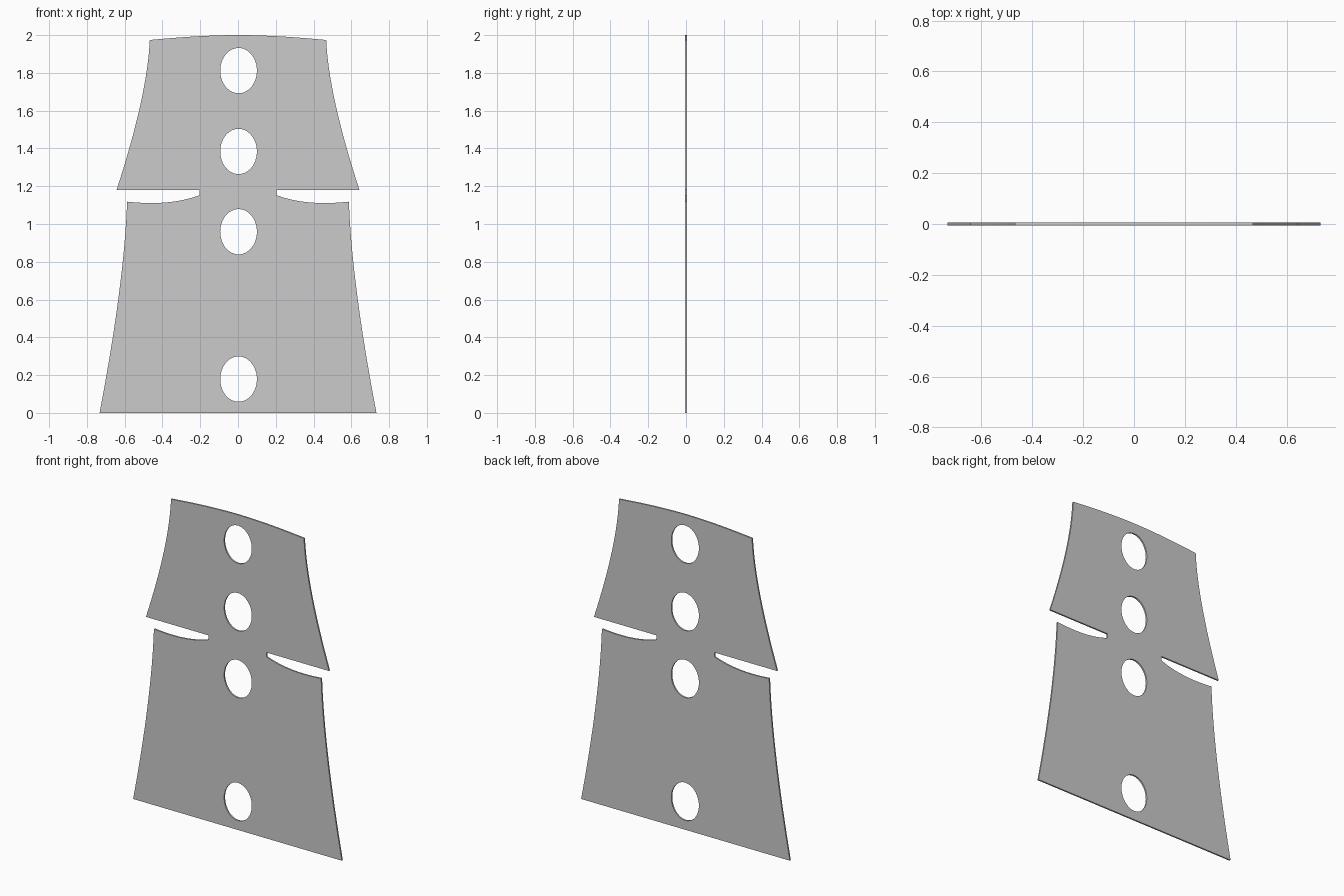
import bpy, math

if "Cube" in bpy.data.objects:
    bpy.data.objects.remove(bpy.data.objects["Cube"])

THICKNESS = 0.01


def bend(a, c, b, n=16):
    """Points on a quadratic curve from a to b, pulled toward c."""
    pts = []
    for i in range(n + 1):
        t = i / n
        pts.append(tuple((1 - t) ** 2 * a[k] + 2 * t * (1 - t) * c[k] + t * t * b[k]
                         for k in (0, 1)))
    return pts


def add_loop(curve, pts):
    s = curve.splines.new('POLY')
    s.points.add(len(pts) - 1)
    for p, (x, z) in zip(s.points, pts):
        p.co = (x, z, 0, 1)
    s.use_cyclic_u = True


# Right half of the outline: flared lower side, slot, flared upper side, crown
half = bend((0.733, 0), (0.603, 0.68), (0.587, 1.118))
half += bend((0.587, 1.118), (0.36, 1.094), (0.205, 1.152))[1:]
half += [(0.205, 1.18)]
half += bend((0.643, 1.18), (0.48, 1.68), (0.467, 1.974))
half += bend((0.467, 1.974), (0.2, 2.0), (0, 2.0))[1:]
outline = half + [(-x, z) for x, z in reversed(half[:-1])]

curve = bpy.data.curves.new("slotted_plate", 'CURVE')
curve.dimensions = '2D'
curve.fill_mode = 'BOTH'
curve.extrude = THICKNESS / 2
add_loop(curve, outline)

# Oval holes down the centre line
for zc in (0.179, 0.959, 1.384, 1.812):
    add_loop(curve, [(0.003 + 0.097 * math.cos(a), zc + 0.12 * math.sin(a))
                     for a in (math.tau * i / 48 for i in range(48))])

# Stand the plate upright and turn it into a mesh
plate = bpy.data.objects.new("slotted_plate", curve)
bpy.context.collection.objects.link(plate)
plate.rotation_euler.x = math.pi / 2
bpy.context.view_layer.objects.active = plate
plate.select_set(True)
bpy.ops.object.convert(target='MESH')
bpy.ops.object.transform_apply(location=False, rotation=True, scale=False)
bpy.ops.object.mode_set(mode='EDIT')
bpy.ops.mesh.select_all(action='SELECT')
bpy.ops.mesh.remove_doubles(threshold=0.0001)
bpy.ops.mesh.normals_make_consistent(inside=False)
bpy.ops.object.mode_set(mode='OBJECT')
bpy.ops.object.shade_smooth_by_angle(angle=math.radians(30))
